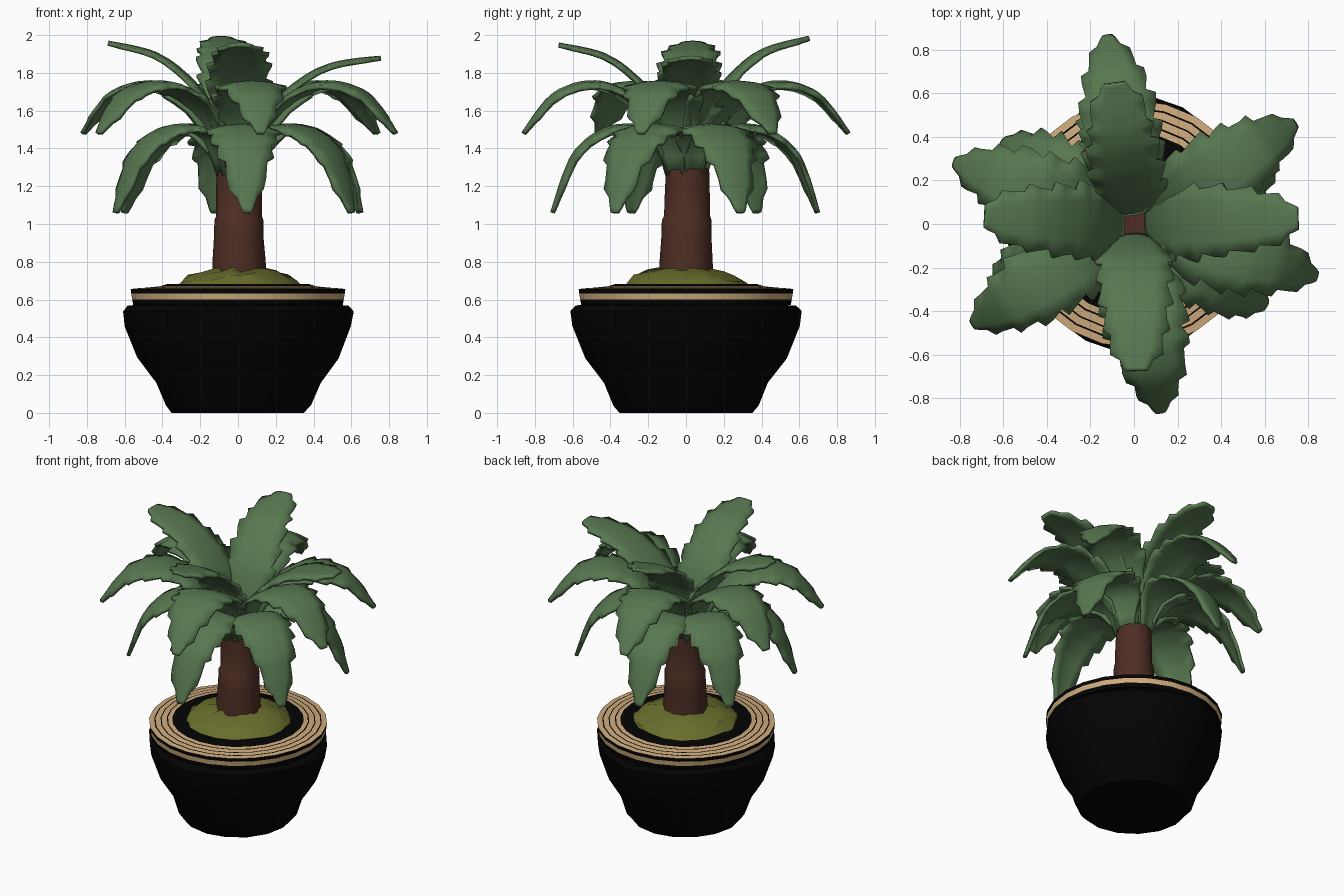
import bpy, bmesh, math, random
from mathutils import Vector

if "Cube" in bpy.data.objects:
    bpy.data.objects.remove(bpy.data.objects["Cube"])
random.seed(4)

def mat(name, col):
    m = bpy.data.materials.new(name)
    m.diffuse_color = (*col, 1)
    m.use_nodes = True
    m.node_tree.nodes["Principled BSDF"].inputs["Base Color"].default_value = m.diffuse_color
    return m

BLACK = mat("black glaze", (0.001, 0.001, 0.001))
BEIGE = mat("beige", (0.62, 0.41, 0.205))
MOSS = mat("olive moss", (0.14, 0.155, 0.025))
BARK = mat("brown bark", (0.076, 0.027, 0.017))
GREEN = mat("leaf green", (0.095, 0.185, 0.08))

def finish(name, bm, mats, angle=40):
    bmesh.ops.recalc_face_normals(bm, faces=bm.faces)
    me = bpy.data.meshes.new(name)
    bm.to_mesh(me)
    bm.free()
    ob = bpy.data.objects.new(name, me)
    bpy.context.collection.objects.link(ob)
    for m in mats:
        me.materials.append(m)
    bpy.ops.object.select_all(action='DESELECT')
    ob.select_set(True)
    bpy.context.view_layer.objects.active = ob
    bpy.ops.object.shade_smooth_by_angle(angle=math.radians(angle))
    return ob

def lathe(name, profile, sides, mats, jitter=0.0, centre=lambda z: (0, 0), angle=40, lobe=0.0):
    """profile rows: radius, height, material of the band that starts there;
    lobe pulls in the diagonals"""
    bm = bmesh.new()
    rings = []
    for r, z, _ in profile:
        cx, cy = centre(z)
        ring = []
        for i in range(sides):
            a = 2 * math.pi * i / sides
            q = r + random.uniform(-jitter, jitter)
            q *= 1 - lobe * min(1, z / 0.3) * abs(math.sin(2 * a)) ** 0.8
            ring.append(bm.verts.new((cx + q * math.cos(a), cy + q * math.sin(a),
                                      z + random.uniform(-jitter, jitter) * (z > 0))))
        rings.append(ring)
    for k in range(len(rings) - 1):
        for i in range(sides):
            j = (i + 1) % sides
            f = bm.faces.new((rings[k][i], rings[k][j], rings[k + 1][j], rings[k + 1][i]))
            f.material_index = profile[k][2]
    bm.faces.new(rings[0][::-1])
    bm.faces.new(rings[-1]).material_index = profile[-1][2]
    return finish(name, bm, mats, angle)

# pot body
lathe("pot", [(0.35, 0, 0), (0.385, 0.04, 0), (0.435, 0.16, 0), (0.535, 0.29, 0),
              (0.60, 0.46, 0), (0.61, 0.54, 0), (0.585, 0.568, 0), (0.50, 0.575, 0)],
      16, [BLACK], 0.003, lobe=0.07)

# rim: striped outer wall and concentric rings on top
lathe("rim", [(0.555, 0.572, 0), (0.56, 0.60, 1), (0.565, 0.632, 0), (0.568, 0.656, 1),
              (0.535, 0.659, 0), (0.527, 0.660, 1), (0.495, 0.662, 0), (0.488, 0.663, 1),
              (0.455, 0.666, 0), (0.447, 0.667, 1), (0.42, 0.669, 0), (0.375, 0.682, 0),
              (0.33, 0.674, 0)], 24, [BLACK, BEIGE])

# moss mound
lathe("moss", [(0.345, 0.66, 0), (0.315, 0.69, 0), (0.27, 0.72, 0), (0.20, 0.752, 0),
               (0.10, 0.765, 0)], 18, [MOSS], 0.014, angle=30)

# trunk, slightly leaning
lathe("trunk", [(0.143, 0.70, 0), (0.140, 0.80, 0), (0.132, 0.92, 0), (0.132, 1.02, 0),
                (0.122, 1.04, 0), (0.120, 1.18, 0), (0.115, 1.29, 0)], 12, [BARK], 0.003,
      centre=lambda z: (0.005, 0.012 * (z - 0.7)))

def sample(pts, t):
    """Catmull-Rom point on a polyline, t in 0..1"""
    n = len(pts) - 1
    i = min(int(t * n), n - 1)
    u = t * n - i
    p = [Vector(pts[max(0, min(n, i + k))]) for k in (-1, 0, 1, 2)]
    return 0.5 * (2 * p[1] + (p[2] - p[0]) * u + (2 * p[0] - 5 * p[1] + 4 * p[2] - p[3]) * u * u
                  + (3 * p[1] - p[0] - 3 * p[2] + p[3]) * u ** 3)

# half widths along a leaf, evenly spaced from stem to tip
POINTED = [(w, 0) for w in (0.045, 0.07, 0.135, 0.17, 0.18, 0.175, 0.15, 0.10, 0.02)]
BLUNT = [(w, 0) for w in (0.045, 0.07, 0.13, 0.16, 0.17, 0.165, 0.15, 0.125, 0.05)]

def leaf(name, path, deg, widths, droop, rscale=1.0, dz=0.0):
    """serrated, arched leaf that follows a radius/height path"""
    bm = bmesh.new()
    out = Vector((math.cos(math.radians(deg)), math.sin(math.radians(deg)), 0))
    side = Vector((-out.y, out.x, 0))
    up = Vector((0, 0, 1))

    def spot(t):
        p = sample(path, min(t, 1))
        return out * (p.x * rscale) + up * (p.y + dz * t)

    # stations: position and tooth factor (narrow, then wide before the next notch)
    stations = [(0, 1), (0.12, 1), (0.24, 1)]
    cuts = [0.32] + [c + random.uniform(-0.015, 0.015) for c in (0.47, 0.60, 0.72, 0.83)] + [0.93]
    for a, b in zip(cuts, cuts[1:]):
        stations += [(a, 0.87), ((a + b) / 2, 1.0), (b - 0.03, 1.08)]
    stations += [(0.935, 0.88), (0.975, 1.0), (1.0, 1.0)]
    rows = []
    for t, tooth in stations:
        c = spot(t)
        tan = (spot(min(t + 0.02, 1)) - spot(max(t - 0.02, 0))).normalized()
        nor = tan.cross(side).normalized()
        if nor.dot(up) < 0:
            nor = -nor
        w = sample(widths, t).x
        row = []
        for u in (-1, -0.55, 0, 0.55, 1):
            k = tooth + random.uniform(-0.04, 0.04) if abs(u) == 1 else 1
            fwd = 0.015 if abs(u) == 1 and tooth > 1 else 0
            row.append(bm.verts.new(c + side * (u * w * k) - nor * (droop * w * u * u)
                                    + tan * fwd))
        rows.append(row)
    for r0, r1 in zip(rows, rows[1:]):
        for i in range(4):
            bm.faces.new((r0[i], r0[i + 1], r1[i + 1], r1[i]))
    ob = finish(name, bm, [GREEN], 45)
    s = ob.modifiers.new("thickness", 'SOLIDIFY')
    s.thickness = 0.022
    s.offset = 0

# three tiers of leaves
TOP = [(0.05, 1.27), (0.09, 1.48), (0.19, 1.70), (0.41, 1.89), (0.68, 1.96)]
MID = [(0.075, 1.27), (0.14, 1.50), (0.28, 1.67), (0.48, 1.75), (0.70, 1.69), (0.87, 1.48)]
LOW = [(0.09, 1.26), (0.14, 1.43), (0.25, 1.515), (0.43, 1.50), (0.60, 1.36), (0.71, 1.06)]

for i, (deg, rs, dz) in enumerate([(2, 1.11, -0.08), (98, 0.96, 0.025),
                                   (177, 1.01, 0), (271, 0.99, -0.01)]):
    leaf(f"top_leaf_{i + 1}", TOP, deg, BLUNT, 0.1, rs, dz)
for i, deg in enumerate([32, 98, 161, 212, 278, 344]):
    leaf(f"middle_leaf_{i + 1}", MID, deg, POINTED, 0.16)
for i, deg in enumerate([24, 100, 148, 204, 274, 328]):
    leaf(f"lower_leaf_{i + 1}", LOW, deg, POINTED, 0.16)
